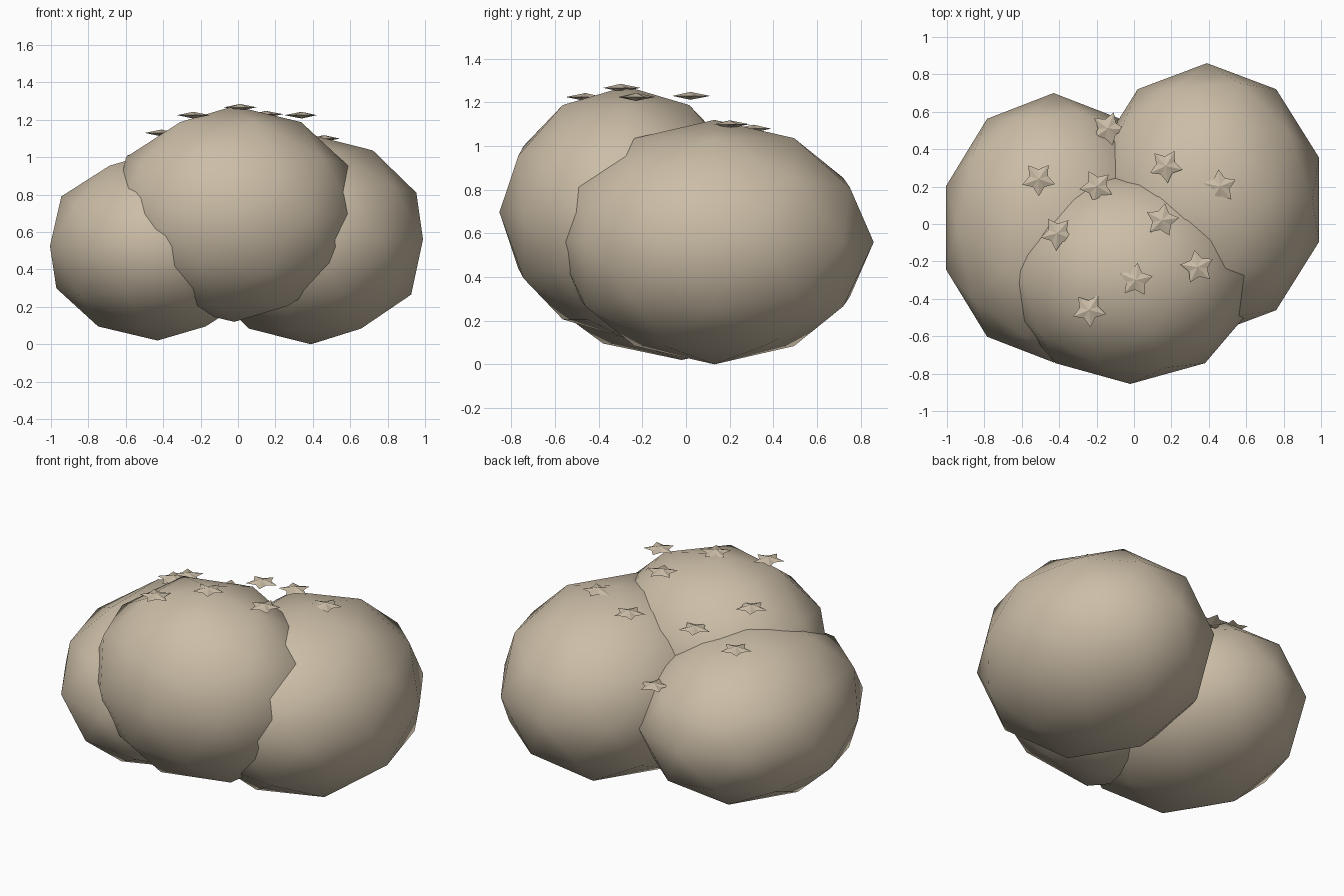
import bpy, bmesh, math
from mathutils import Matrix, Vector

if "Cube" in bpy.data.objects:
    bpy.data.objects.remove(bpy.data.objects["Cube"])

tan = bpy.data.materials.new("tan")
tan.diffuse_color = (0.60, 0.51, 0.385, 1)
tan.use_nodes = True
tan.node_tree.nodes["Principled BSDF"].inputs["Base Color"].default_value = tan.diffuse_color


def finish(bm, name, smooth):
    bmesh.ops.recalc_face_normals(bm, faces=bm.faces)
    for f in bm.faces:
        f.smooth = smooth
    me = bpy.data.meshes.new(name)
    bm.to_mesh(me)
    bm.free()
    me.materials.append(tan)
    ob = bpy.data.objects.new(name, me)
    bpy.context.collection.objects.link(ob)
    return ob


def lump(name, centre, radii):
    """Low-poly rounded foliage lump, smooth shaded."""
    bm = bmesh.new()
    bmesh.ops.create_icosphere(bm, subdivisions=2, radius=1)
    m = Matrix.Translation(centre) @ Matrix.Diagonal((*radii, 1))
    bmesh.ops.transform(bm, matrix=m, verts=bm.verts)
    finish(bm, name, True)


def flower(name, pos, turn, outer=0.092, inner=0.052, h=0.018):
    """Five-pointed star with a raised middle above and below."""
    bm = bmesh.new()
    c = Vector(pos)
    top = bm.verts.new(c + Vector((0, 0, h)))
    low = bm.verts.new(c - Vector((0, 0, h)))
    rim = []
    for i in range(10):
        a = math.radians(turn + 36 * i)
        r = inner if i % 2 else outer
        rim.append(bm.verts.new(c + Vector((r * math.cos(a), r * math.sin(a), 0))))
    for i in range(10):
        a, b = rim[i], rim[(i + 1) % 10]
        bm.faces.new((a, b, top))
        bm.faces.new((b, a, low))
    finish(bm, name, False)


# Three overlapping foliage lumps
lump("front_foliage", (-0.02, -0.275, 0.697), (0.68, 0.58, 0.577))
lump("right_foliage", (0.39, 0.13, 0.56), (0.63, 0.73, 0.56))
lump("left_foliage", (-0.43, -0.02, 0.525), (0.605, 0.72, 0.505))

# Star flowers scattered on top: x, y, z, turn
flowers = [
    (-0.51, 0.24, 1.01, 55), (-0.14, 0.51, 0.79, 70),
    (-0.20, 0.20, 1.04, 45), (-0.41, -0.05, 1.13, 50),
    (0.17, 0.31, 1.08, 60), (0.46, 0.20, 1.10, 95),
    (0.15, 0.02, 1.23, 80), (0.34, -0.23, 1.225, 100),
    (0.01, -0.30, 1.267, 85), (-0.24, -0.46, 1.225, 130),
]
for i, (x, y, z, t) in enumerate(flowers):
    flower(f"star_flower_{i + 1}", (x, y, z), t)
